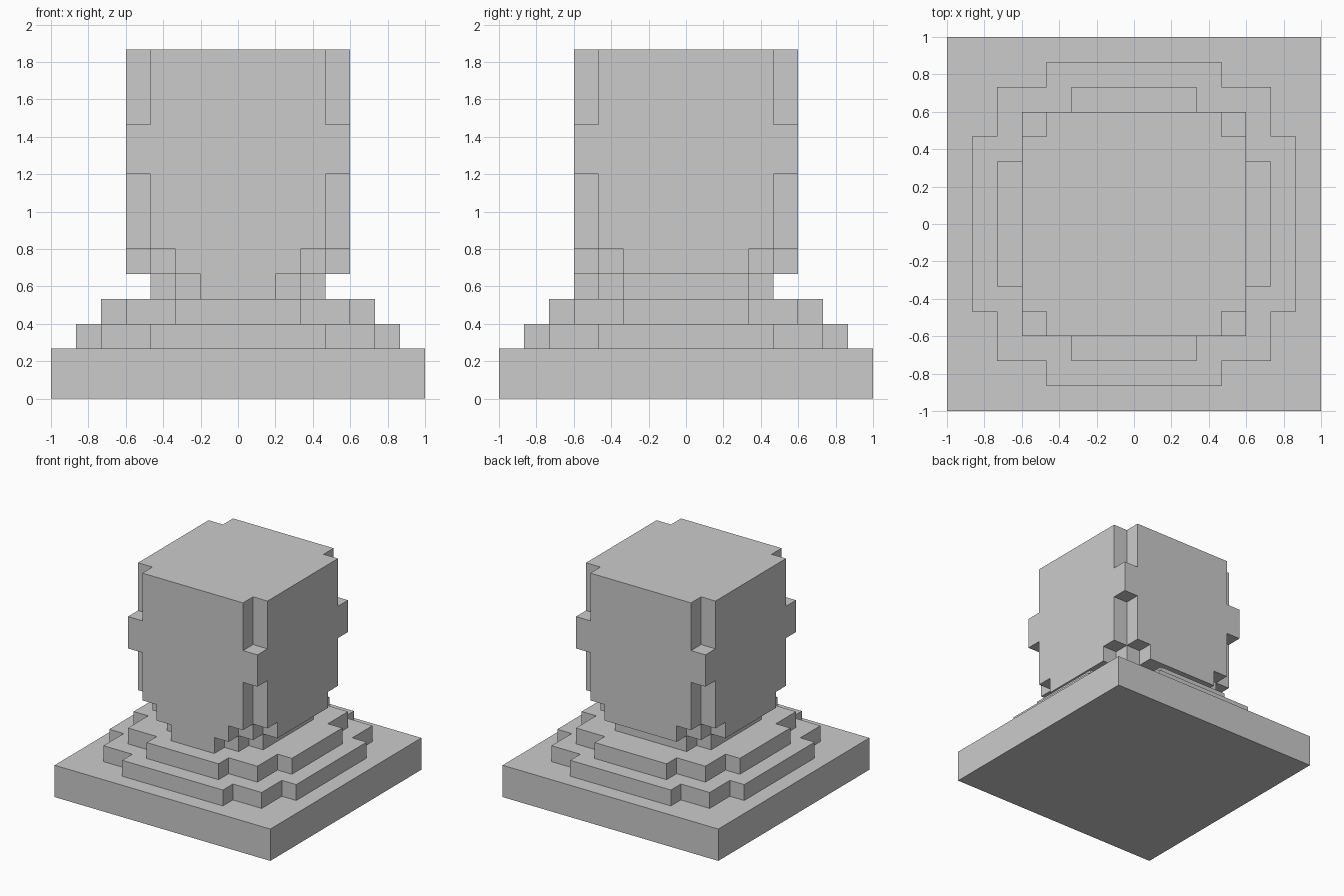
import bpy, bmesh
from mathutils import Vector

if "Cube" in bpy.data.objects:
    bpy.data.objects.remove(bpy.data.objects["Cube"])

U = 2 / 15  # one block of the grid


def plus(z0, z1, *halves):
    """Stepped layer: union of centred rectangles given by half sizes."""
    return [(-hx, hx, -hy, hy, z0, z1) for hx, hy in halves]


# Boxes of every part in block units: x0, x1, y0, y1, z0, z1
PARTS = {
    "plinth": plus(0, 2, (7.5, 7.5)),
    "lower_step": plus(2, 3, (6.5, 3.5), (5.5, 5.5), (3.5, 6.5)),
    "upper_step": plus(3, 4, (5.5, 2.5), (4.5, 4.5), (2.5, 5.5)),
    "neck": plus(4, 5, (3.5, 2.5), (2.5, 3.5)),
    "main_block": (
        [(-1.5, 1.5, -4.5, -3.5, 4, 5)]  # front tab reaching down to the step
        + plus(5, 6, (4.5, 2.5), (3.5, 3.5), (2.5, 4.5))
        + plus(6, 14, (4.5, 3.5), (3.5, 4.5))
        + plus(9, 11, (4.5, 4.5))
    ),
}


def cells(boxes):
    """Grid cells filled by a list of boxes."""
    out = set()
    for x0, x1, y0, y1, z0, z1 in boxes:
        for i in range(int(x0 + 7.5), int(x1 + 7.5)):
            for j in range(int(y0 + 7.5), int(y1 + 7.5)):
                for k in range(z0, z1):
                    out.add((i, j, k))
    return out


filled = {name: cells(boxes) for name, boxes in PARTS.items()}
solid = set().union(*filled.values())


def build(name, part):
    """Skin the part's cells, keeping only faces on the model's outside."""
    bm = bmesh.new()
    for c in part:
        for axis in range(3):
            for side in (0, 1):
                n = list(c)
                n[axis] += 2 * side - 1
                if tuple(n) in solid:
                    continue
                a, b = (axis + 1) % 3, (axis + 2) % 3
                quad = []
                for da, db in ((0, 0), (1, 0), (1, 1), (0, 1)):
                    p = Vector(c)
                    p[axis] += side
                    p[a] += da
                    p[b] += db
                    quad.append(bm.verts.new((p - Vector((7.5, 7.5, 0))) * U))
                bm.faces.new(quad if side else quad[::-1])
    bmesh.ops.remove_doubles(bm, verts=bm.verts[:], dist=1e-4)
    bmesh.ops.dissolve_limit(bm, angle_limit=0.01,
                             verts=bm.verts[:], edges=bm.edges[:])
    mesh = bpy.data.meshes.new(name)
    bm.to_mesh(mesh)
    bm.free()
    bpy.context.collection.objects.link(bpy.data.objects.new(name, mesh))


for name, part in filled.items():
    build(name, part)
